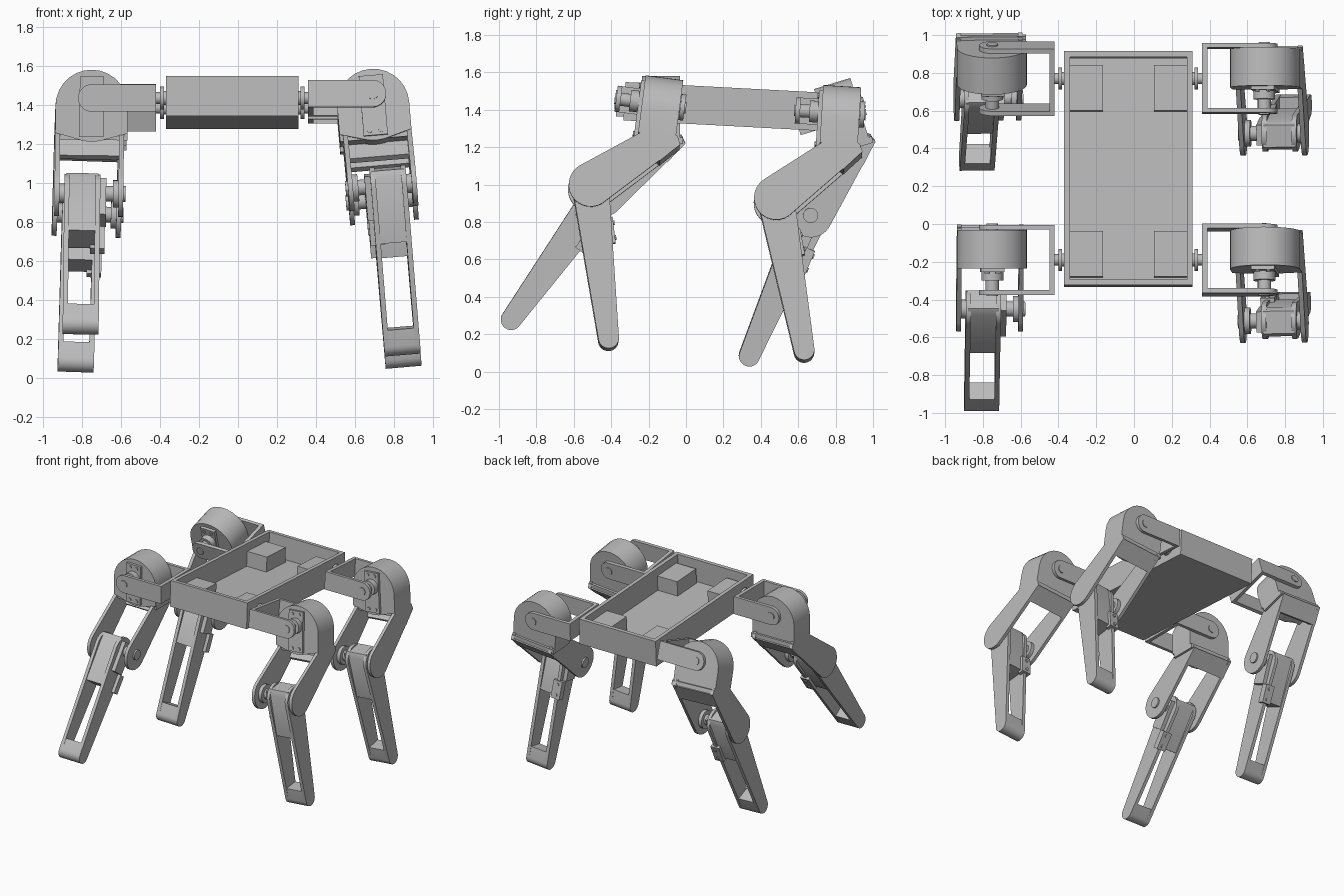
import bpy, bmesh
from math import sin, cos, pi, radians
from mathutils import Matrix, Vector

cube = bpy.data.objects.get("Cube")
if cube:
    bpy.data.objects.remove(cube)

grey = bpy.data.materials.new("grey_plastic")
grey.use_nodes = True
COLOUR = (0.5, 0.5, 0.5, 1)
grey.diffuse_color = COLOUR
grey.node_tree.nodes["Principled BSDF"].inputs["Base Color"].default_value = COLOUR


def circle(u, v, r, n=28):
    return [(u + r * cos(2 * pi * i / n), v + r * sin(2 * pi * i / n)) for i in range(n)]


def rect(u0, u1, v0, v1):
    return [(u0, v0), (u1, v0), (u1, v1), (u0, v1)]


def prism(name, frame, axis, a, b, outline):
    """Convex outline swept from a to b along an axis, placed by a frame matrix."""
    bm = bmesh.new()
    for t in (a, b):
        for u, v in outline:
            p = {"x": (t, u, v), "y": (u, t, v), "z": (u, v, t)}[axis]
            bm.verts.new(frame @ Vector(p))
    bmesh.ops.convex_hull(bm, input=bm.verts)
    bmesh.ops.dissolve_limit(bm, angle_limit=radians(0.5), verts=bm.verts, edges=bm.edges)
    bmesh.ops.recalc_face_normals(bm, faces=bm.faces)
    mesh = bpy.data.meshes.new(name)
    bm.to_mesh(mesh)
    bm.free()
    mesh.materials.append(grey)
    ob = bpy.data.objects.new(name, mesh)
    bpy.context.collection.objects.link(ob)
    return ob


def turn(deg, axis):
    return Matrix.Rotation(radians(deg), 4, axis)


def move(x, y, z):
    return Matrix.Translation((x, y, z))


# Body tray: floor, four walls, four motor boxes in the corners
MID = -0.03
body = move(MID, 0.29, 1.4125) @ turn(-3.05, "X")
W, L, H, T = 0.34, 0.62, 0.1025, 0.03
prism("tray_floor", body, "z", -H, -H + 0.025, rect(-W, W, -L, L))
for s, side in ((1, "left"), (-1, "right")):
    prism(f"tray_wall_{side}", body, "x", s * W, s * (W - T), rect(-L, L, -H, H))
    for e, end in ((-1, "front"), (1, "back")):
        y0 = -0.57 if e < 0 else 0.31
        prism(f"motor_box_{end}_{side}", body, "z", -H, 0.04,
              rect(s * 0.135, s * (W - T), y0, y0 + 0.24))
for e, end in ((-1, "front"), (1, "back")):
    prism(f"tray_wall_{end}", body, "y", e * L, e * (L - T), rect(-W, W, -H, H))


def bracket(tag, f, hip):
    # Shoulder axle stack between body and bracket
    for i, (a, b, r) in enumerate(((0.33, 0.36, 0.035), (0.35, 0.37, 0.058), (0.36, 0.40, 0.03))):
        prism(f"shoulder_axle_{i}_{tag}", f, "x", a, b, circle(0, 0, r))
    # U bracket with rounded arms
    prism(f"bracket_base_{tag}", f, "x", 0.39, 0.418, rect(-0.185, 0.185, -0.07, 0.07))
    for y, arm in ((-0.185, "front"), (0.16, "back")):
        prism(f"bracket_arm_{arm}_{tag}", f, "y", y, y + 0.025,
              circle(hip, 0, 0.07) + rect(0.39, 0.42, -0.07, 0.07))
    prism(f"hip_pin_{tag}", f, "y", -0.192, 0.192, circle(hip, 0, 0.03))


KNEE_Y, KNEE_Z = -0.26, -0.49


def thigh(tag, f):
    # Arched hip housing with motor plate and axle
    prism(f"hip_housing_{tag}", f, "y", -0.045, 0.158,
          circle(0, -0.04, 0.185) + rect(-0.185, 0.185, -0.18, -0.04))
    prism(f"hip_motor_plate_{tag}", f, "y", -0.065, -0.045, rect(-0.062, 0.062, -0.2, 0.11))
    for x in (-0.03, 0.03):
        for z in (-0.175, 0.085):
            prism(f"hip_screw_{tag}", f, "y", -0.072, -0.06, circle(x, z, 0.013, 12))
    for i, (a, b, r) in enumerate(((-0.11, -0.06, 0.058), (-0.165, -0.1, 0.035))):
        prism(f"hip_axle_{i}_{tag}", f, "y", a, b, circle(0, 0, r))
    # Cross slabs under the housing
    prism(f"hip_shelf_{tag}", f, "z", -0.215, -0.18, rect(-0.185, 0.185, -0.03, 0.175))
    prism(f"thigh_cross_slab_{tag}", f, "x", -0.165, 0.185,
          [(0.185, -0.215), (0.09, -0.315), (0.065, -0.295), (0.14, -0.2)])
    # Two thigh plates reaching the knee
    side = circle(KNEE_Y, KNEE_Z, 0.118) + [(-0.035, -0.18), (0.165, -0.17), (0.187, -0.215)]
    for x, name in ((-0.168, "inner"), (0.16, "outer")):
        prism(f"thigh_plate_{name}_{tag}", f, "x", x, x + 0.025, side)
    # Knee axle stack on the inner side, bearing on the outer side
    for i, (a, b, r) in enumerate(((-0.18, -0.13, 0.04), (-0.145, -0.115, 0.07),
                                   (-0.12, -0.07, 0.04), (0.13, 0.165, 0.05))):
        prism(f"knee_axle_{i}_{tag}", f, "x", a, b, circle(KNEE_Y, KNEE_Z, r))


def shin(tag, f):
    length = 0.825
    x0, x1, t = -0.05, 0.135, 0.026
    side = circle(0, 0, 0.098) + circle(0, -length, 0.055)
    for a, name in ((x0, "inner"), (x1 - t, "outer")):
        prism(f"shin_plate_{name}_{tag}", f, "x", a, a + t, side)
    # Knee block with its motor and mounting tab
    prism(f"knee_block_{tag}", f, "x", x0 + 0.01, x1 - 0.01,
          rect(-0.078, 0.078, -0.29, 0.05) + rect(-0.06, 0.06, 0.05, 0.085))
    prism(f"knee_motor_{tag}", f, "x", -0.08, x0, rect(-0.055, 0.055, -0.17, 0.06))
    prism(f"knee_tab_{tag}", f, "x", -0.075, 0.0, rect(0.05, 0.1, -0.31, -0.17))
    for z in (-0.28, -0.2):
        prism(f"knee_screw_{tag}", f, "y", 0.1, 0.107, circle(-0.04, z, 0.013, 12))
    # Rounded foot bar
    prism(f"foot_{tag}", f, "x", x0, x1,
          circle(0, -length, 0.055) + rect(-0.056, 0.056, -0.75, -0.74))


# Legs: side, y, z of shoulder, shoulder pitch, hip roll, absolute shin pitch
HIP = 0.72
LEGS = {
    "front_left": (1, -0.19, 1.435, -7.5, -4.8, 6.7),
    "back_left": (1, 0.77, 1.385, -3.5, -5.0, 10.5),
    "front_right": (-1, -0.19, 1.435, 0.0, -0.7, -36.0),
    "back_right": (-1, 0.77, 1.385, 17.0, -2.0, -23.3),
}
for tag, (s, y, z, pitch, roll, shin_pitch) in LEGS.items():
    shoulder = move(MID, y, z) @ Matrix.Diagonal((s, 1, 1, 1)) @ turn(pitch, "X")
    bracket(tag, shoulder, HIP)
    hip = shoulder @ move(HIP, 0, 0) @ turn(roll, "Y")
    thigh(tag, hip)
    shin(tag, hip @ move(0, KNEE_Y, KNEE_Z) @ turn(shin_pitch - pitch, "X"))

# Smooth curved sides, keep hard edges
bpy.ops.object.select_all(action="DESELECT")
for ob in bpy.context.scene.objects:
    if ob.type == "MESH":
        ob.select_set(True)
        bpy.context.view_layer.objects.active = ob
bpy.ops.object.shade_smooth_by_angle(angle=radians(30))
